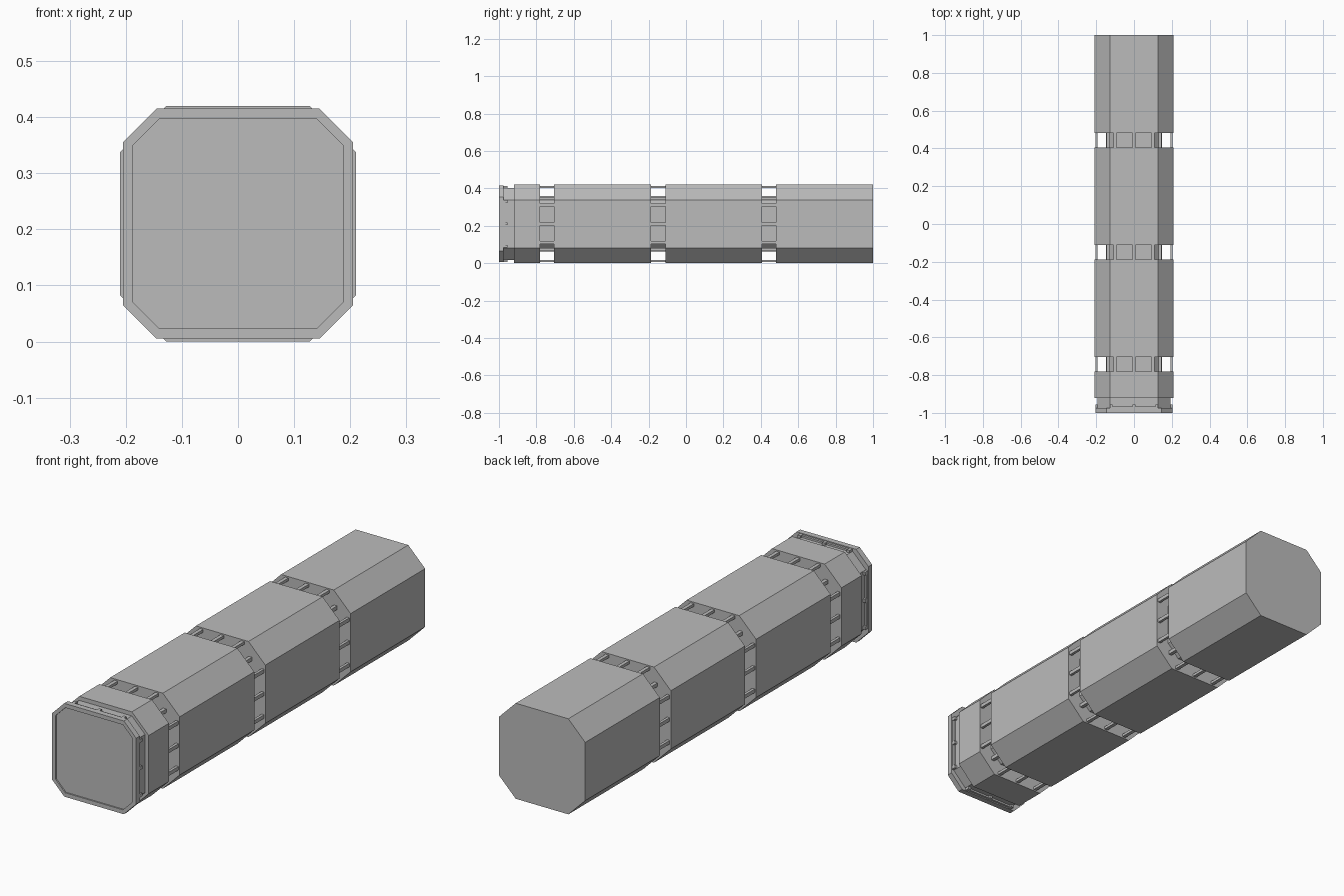
import bpy
import bmesh
from mathutils import Vector

cube = bpy.data.objects.get("Cube")
if cube:
    bpy.data.objects.remove(cube, do_unlink=True)

CENTRE = 0.21

grey = bpy.data.materials.new("plain_grey")
grey.use_nodes = True
colour = (0.5, 0.5, 0.5, 1)
grey.diffuse_color = colour
grey.node_tree.nodes["Principled BSDF"].inputs["Base Color"].default_value = colour


def finish(name, bm):
    bmesh.ops.recalc_face_normals(bm, faces=bm.faces)
    mesh = bpy.data.meshes.new(name)
    bm.to_mesh(mesh)
    bm.free()
    mesh.materials.append(grey)
    obj = bpy.data.objects.new(name, mesh)
    bpy.context.scene.collection.objects.link(obj)
    return obj


def octagon(half, flat):
    return [(half, -flat), (half, flat), (flat, half), (-flat, half),
            (-half, flat), (-half, -flat), (-flat, -half), (flat, -half)]


def prism(name, half, flat, y0, y1, recess=None):
    """Chamfered square bar along y, with an optional sunken front panel."""
    bm = bmesh.new()
    rings = [(half, flat, y1), (half, flat, y0)]
    if recess:
        inner_half, inner_flat, depth = recess
        rings += [(inner_half, inner_flat, y0),
                  (inner_half, inner_flat, y0 + depth)]
    loops = [[bm.verts.new((x, y, CENTRE + z)) for x, z in octagon(h, f)]
             for h, f, y in rings]
    for a, b in zip(loops, loops[1:]):
        for i in range(8):
            j = (i + 1) % 8
            bm.faces.new((a[i], a[j], b[j], b[i]))
    bm.faces.new(loops[0])
    bm.faces.new(loops[-1])
    return finish(name, bm)


def add_box(bm, centre, size):
    new = bmesh.ops.create_cube(bm, size=1)["verts"]
    for v in new:
        v.co = Vector(c + s * p for c, s, p in zip(centre, size, v.co))


def around(bm, across, radius, y, width, length, height):
    """Place the same block on all four flat sides."""
    for side in (-1, 1):
        add_box(bm, (across, y, CENTRE + side * radius), (width, length, height))
        add_box(bm, (side * radius, y, CENTRE + across), (height, length, width))


# Outer shell segments
sections = [(-0.92, -0.78), (-0.705, -0.187), (-0.11, 0.405), (0.482, 1.0)]
for i, (y0, y1) in enumerate(sections):
    prism(f"shell_segment_{i + 1}", 0.21, 0.128, y0, y1)

# Slim core and floating rods in every gap
for i in range(3):
    y0, y1 = sections[i][1], sections[i + 1][0]
    mid, length = (y0 + y1) / 2, y1 - y0
    prism(f"gap_core_{i + 1}", 0.148, 0.092, y0, y1)
    rods = bmesh.new()
    for across in (-0.1, 0, 0.1):
        around(rods, across, 0.198, mid, 0.016, length, 0.012)
    for sx in (-1, 1):
        for sz in (-1, 1):
            add_box(rods, (sx * 0.137, mid, CENTRE + sz * 0.137),
                    (0.016, length, 0.016))
    finish(f"gap_rods_{i + 1}", rods)

# Neck and front cap
prism("front_neck", 0.192, 0.128, -0.975, -0.92)
prism("front_cap", 0.205, 0.145, -1.0, -0.975, recess=(0.187, 0.14, 0.006))

# Small posts and bars behind the cap
trim = bmesh.new()
for across in (-0.12, 0, 0.12):
    around(trim, across, 0.196, -0.966, 0.014, 0.022, 0.014)
for across in (-0.06, 0.06):
    around(trim, across, 0.194, -0.97, 0.106, 0.01, 0.012)
finish("cap_trim", trim)
